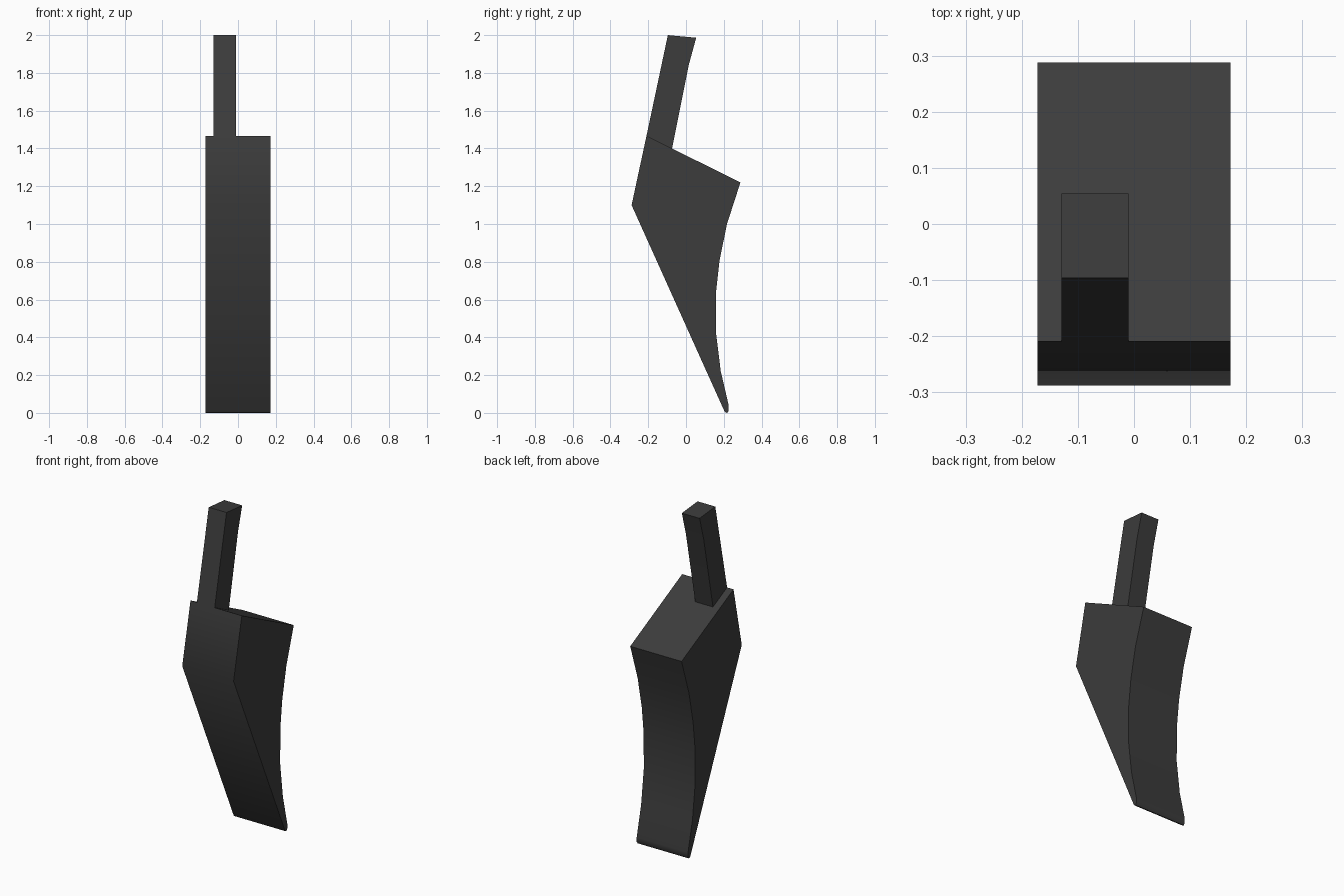
import bpy, bmesh, math

if "Cube" in bpy.data.objects:
    bpy.data.objects.remove(bpy.data.objects["Cube"])

dark = bpy.data.materials.new("dark_grey")
dark.diffuse_color = (0.045, 0.045, 0.045, 1)
dark.use_nodes = True
dark.node_tree.nodes["Principled BSDF"].inputs["Base Color"].default_value = dark.diffuse_color


def extrude_profile(name, profile, x0, x1):
    """Extrude a closed (y, z) side profile from x0 to x1."""
    bm = bmesh.new()
    face = bm.faces.new([bm.verts.new((x0, y, z)) for y, z in profile])
    result = bmesh.ops.extrude_face_region(bm, geom=[face])
    moved = [v for v in result["geom"] if isinstance(v, bmesh.types.BMVert)]
    bmesh.ops.translate(bm, verts=moved, vec=(x1 - x0, 0, 0))
    bmesh.ops.recalc_face_normals(bm, faces=bm.faces)
    mesh = bpy.data.meshes.new(name)
    bm.to_mesh(mesh)
    bm.free()
    mesh.materials.append(dark)
    obj = bpy.data.objects.new(name, mesh)
    bpy.context.collection.objects.link(obj)
    bpy.context.view_layer.objects.active = obj
    obj.select_set(True)
    bpy.ops.object.shade_smooth_by_angle(angle=math.radians(40))
    obj.select_set(False)


# Wedge body: straight front, hollow curved back, small rounded tip
extrude_profile("wedge_body", [
    (-0.209, 1.467), (-0.288, 1.10), (0.202, 0.012), (0.209, 0.002),
    (0.218, 0.0), (0.226, 0.012), (0.226, 0.04), (0.184, 0.22),
    (0.158, 0.43), (0.160, 0.65), (0.178, 0.81), (0.217, 1.00), (0.288, 1.22),
], -0.172, 0.172)

# Off-centre post leaning back, flush with the front of the body
extrude_profile("upper_post", [
    (-0.209, 1.467), (-0.074, 1.40), (0.014, 1.84),
    (0.054, 1.986), (-0.096, 2.0),
], -0.129, -0.01)
